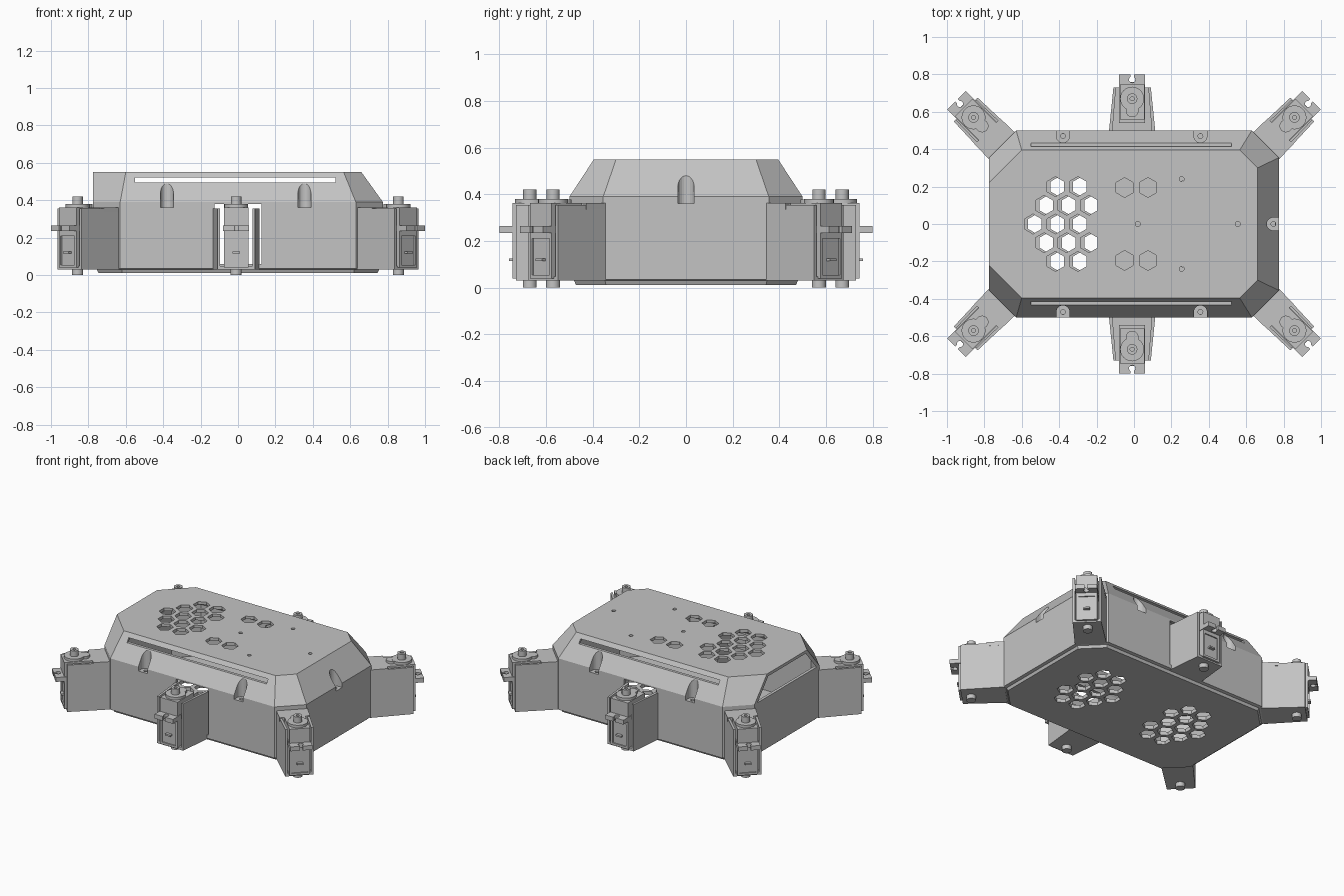
import bpy, bmesh
from math import cos, sin, pi, radians, sqrt
from mathutils import Matrix

cube = bpy.data.objects.get("Cube")
if cube:
    bpy.data.objects.remove(cube, do_unlink=True)

grey = bpy.data.materials.new("matte_grey")
grey.use_nodes = True
grey.diffuse_color = (0.55, 0.55, 0.55, 1)
grey.node_tree.nodes["Principled BSDF"].inputs["Base Color"].default_value = (0.55, 0.55, 0.55, 1)


# ---- helpers: every solid is a loft through rings of points ----
def box(x0, x1, y0, y1, z0, z1):
    return [[(x0, y0, z), (x1, y0, z), (x1, y1, z), (x0, y1, z)] for z in (z0, z1)]


def taper(x0, x1, w0, w1, z0, z1):
    return [[(x0, -w0, z), (x1, -w1, z), (x1, w1, z), (x0, w0, z)] for z in (z0, z1)]


def rod(x, y, r, z0, z1, n=24):
    return [[(x + r * sin(2 * pi * i / n), y - r * cos(2 * pi * i / n), z) for i in range(n)]
            for z in (z0, z1)]


def octagon(z, x0, x1, y, c0, c1, d=0.0):
    """Rectangle with cut corners (c0 at the -x end, c1 at the +x end), inset by d."""
    k = d * (2 - sqrt(2))
    x0, x1, y, c0, c1 = x0 + d, x1 - d, y - d, c0 - k, c1 - k
    return [(x0 + c0, -y, z), (x1 - c1, -y, z), (x1, -y + c1, z), (x1, y - c1, z),
            (x1 - c1, y, z), (x0 + c0, y, z), (x0, y - c0, z), (x0, -y + c0, z)]


def solid(name, lofts):
    bm = bmesh.new()
    for rings in lofts:
        vs = [[bm.verts.new(p) for p in ring] for ring in rings]
        n = len(vs[0])
        bm.faces.new(vs[0][::-1])
        bm.faces.new(vs[-1])
        for a, b in zip(vs, vs[1:]):
            for i in range(n):
                j = (i + 1) % n
                bm.faces.new((a[i], a[j], b[j], b[i]))
    bmesh.ops.recalc_face_normals(bm, faces=bm.faces)
    mesh = bpy.data.meshes.new(name)
    bm.to_mesh(mesh)
    bm.free()
    mesh.materials.append(grey)
    ob = bpy.data.objects.new(name, mesh)
    bpy.context.collection.objects.link(ob)
    return ob


def carve(ob, cutter):
    """Subtract a cutter from an object, bake the result and drop the cutter."""
    cutter.hide_render = True
    mod = ob.modifiers.new("cut", "BOOLEAN")
    mod.operation, mod.object, mod.solver = "DIFFERENCE", cutter, "EXACT"
    bpy.context.view_layer.update()
    deps = bpy.context.evaluated_depsgraph_get()
    mesh = bpy.data.meshes.new_from_object(ob.evaluated_get(deps))
    ob.modifiers.clear()
    ob.data = mesh
    bpy.data.objects.remove(cutter, do_unlink=True)


def smooth(ob):
    bpy.ops.object.select_all(action="DESELECT")
    ob.select_set(True)
    bpy.context.view_layer.objects.active = ob
    bpy.ops.object.shade_smooth_by_angle(angle=radians(35))


# ---- shared layout ----
X, Y, C, RIM, TOP = 0.775, 0.5, 0.145, 0.39, 0.55
WALL = 0.02
screws = [(x, s * 0.47) for x in (-0.38, 0.355) for s in (-1, 1)] + [(0.745, 0)]


def vents(cx, z0, z1):
    """Honeycomb of thirteen pointed hexagons."""
    rows = [(0.2, (-0.06, 0.06)), (0.1, (-0.12, 0, 0.12)), (0, (-0.18, -0.06, 0.06)),
            (-0.1, (-0.12, 0, 0.12)), (-0.2, (-0.06, 0.06))]
    return [rod(cx + x, y, 0.053, z0, z1, 6) for y, xs in rows for x in xs]


def bosses():
    return solid("boss_helper", [rod(x, y, 0.05, 0.32, 0.6) for x, y in screws])


def notches():
    """Round-backed screw pockets open to the outside, with a screw hole below."""
    cut = [rod(x, y, 0.035, 0.36, 0.6) for x, y in screws]
    return solid("notch_cutter", cut)


def notch_mouths():
    cut = []
    for x, y in screws:
        if y:
            s = 1 if y > 0 else -1
            cut.append(box(x - 0.035, x + 0.035, min(y, y + s * 0.1), max(y, y + s * 0.1), 0.36, 0.6))
        else:
            cut.append(box(x, x + 0.1, -0.035, 0.035, 0.36, 0.6))
    return solid("mouth_cutter", cut)


def screw_holes():
    return solid("screw_cutter", [rod(x, y, 0.013, 0.3, 0.4, 12) for x, y in screws])


# ---- lower tray ----
tray = solid("lower_tray", [[octagon(0.012, -X, X, Y, C, C, 0.028),
                             octagon(0.03, -X, X, Y, C, C, 0.02),
                             octagon(0.035, -X, X, Y, C, C),
                             octagon(RIM, -X, X, Y, C, C)]])
cavity = solid("tray_cavity", [[octagon(0.037, -X, X, Y, C, C, WALL),
                                octagon(0.45, -X, X, Y, C, C, WALL)]])
carve(cavity, bosses())
carve(tray, cavity)
for cutter in (notches(), notch_mouths(), screw_holes(),
               solid("floor_vents", vents(-0.34, -0.1, 0.1) + vents(0.36, -0.1, 0.1)),
               solid("leg_ports", [box(-0.125, 0.125, s - 0.1, s + 0.1, 0.06, 0.38)
                                   for s in (-Y, Y)])):
    carve(tray, cutter)

# ---- upper lid, open at the -x end ----
lid = solid("upper_lid", [[octagon(RIM, -X, X, Y, C, C),
                           octagon(TOP, -X, 0.66, 0.395, 0.175, 0.095)]])
G = 0.125  # the cavity runs on past the open end
cavity = solid("lid_cavity", [[octagon(RIM - 0.02, -X - G, X + 0.014, Y + 0.013, C + G, C, WALL),
                               octagon(TOP - 0.02, -X - G, 0.674, 0.408, 0.175 + G, 0.095, WALL)]])
carve(cavity, bosses())
carve(lid, cavity)
roof_holes = vents(-0.36, 0.5, 0.6)
roof_holes += [rod(x, y, 0.053, 0.5, 0.6, 6) for x in (-0.05, 0.075) for y in (-0.195, 0.195)]
roof_holes += [rod(x, y, 0.013, 0.5, 0.6, 12)
               for x, y in ((0.255, 0.24), (0.255, -0.24), (0.02, 0), (0.555, 0))]
for cutter in (notches(), notch_mouths(), solid("roof_holes", roof_holes),
               solid("side_slots", [box(-0.55, 0.52, -0.6, 0.6, 0.494, 0.522)])):
    carve(lid, cutter)


# ---- legs: bracket, motor box, mounting tab and output shaft (outward is local +x) ----
def leg(name, ox, oy, angle, corner):
    e = 0.035 if corner else 0.0
    w0, w1 = (0.1, 0.09) if corner else (0.125, 0.1)
    axis = 0.17 + e
    parts = []

    bracket = solid(name + "_bracket", [taper(-0.015, 0.23 + e, w0, w1, 0.03, 0.355)])
    carve(bracket, solid("pocket", [taper(-0.05, 0.26 + e, w0 - 0.016, w1 - 0.016, 0.048, 0.4)]))
    parts.append(bracket)
    if corner:
        parts.append(solid(name + "_roof", [taper(-0.015, 0.1, w0, 0.097, 0.335, 0.362)]))

    motor = solid(name + "_motor", [box(0.06 + e, 0.245 + e, -0.066, 0.066, 0.04, 0.362)])
    carve(motor, solid("panel", [box(0.237 + e, 0.3 + e, -0.052, 0.052, 0.055, 0.21)]))
    parts.append(motor)
    parts.append(solid(name + "_plug", [box(0.2 + e, 0.258 + e, -0.02, 0.02, 0.115, 0.126)]))

    tab = solid(name + "_tab", [box(0.04 + e, 0.3 + e, -0.07, 0.07, 0.235, 0.265)])
    carve(tab, solid("tab_slot", [box(0.275 + e, 0.4 + e, -0.009, 0.009, 0.2, 0.3)]))
    carve(tab, solid("tab_hole", [rod(0.272 + e, 0, 0.017, 0.2, 0.3, 16)]))
    parts.append(tab)

    cap = solid(name + "_cap", [rod(axis, 0, 0.064, 0.355, 0.38),
                                rod(axis - 0.065, 0, 0.034, 0.355, 0.379)])
    shaft = solid(name + "_shaft", [rod(axis, 0, 0.028, 0.37, 0.42)])
    carve(shaft, solid("shaft_bore", [rod(axis, 0, 0.011, 0.39, 0.5, 12)]))
    pin = solid(name + "_pivot_pin", [rod(axis, 0, 0.03, 0, 0.05)])
    for ob in (cap, shaft, pin):
        smooth(ob)
    parts += [cap, shaft, pin]

    place = Matrix.Translation((ox, oy, 0)) @ Matrix.Rotation(radians(angle), 4, "Z")
    for ob in parts:
        ob.data.transform(place)


leg("front_middle_leg", -0.01, -Y, -90, False)
leg("back_middle_leg", -0.01, Y, 90, False)
CX, CY = 0.713, 0.425
leg("front_left_leg", CX, -CY, -45, True)
leg("back_left_leg", CX, CY, 45, True)
leg("front_right_leg", -CX, -CY, -135, True)
leg("back_right_leg", -CX, CY, 135, True)
